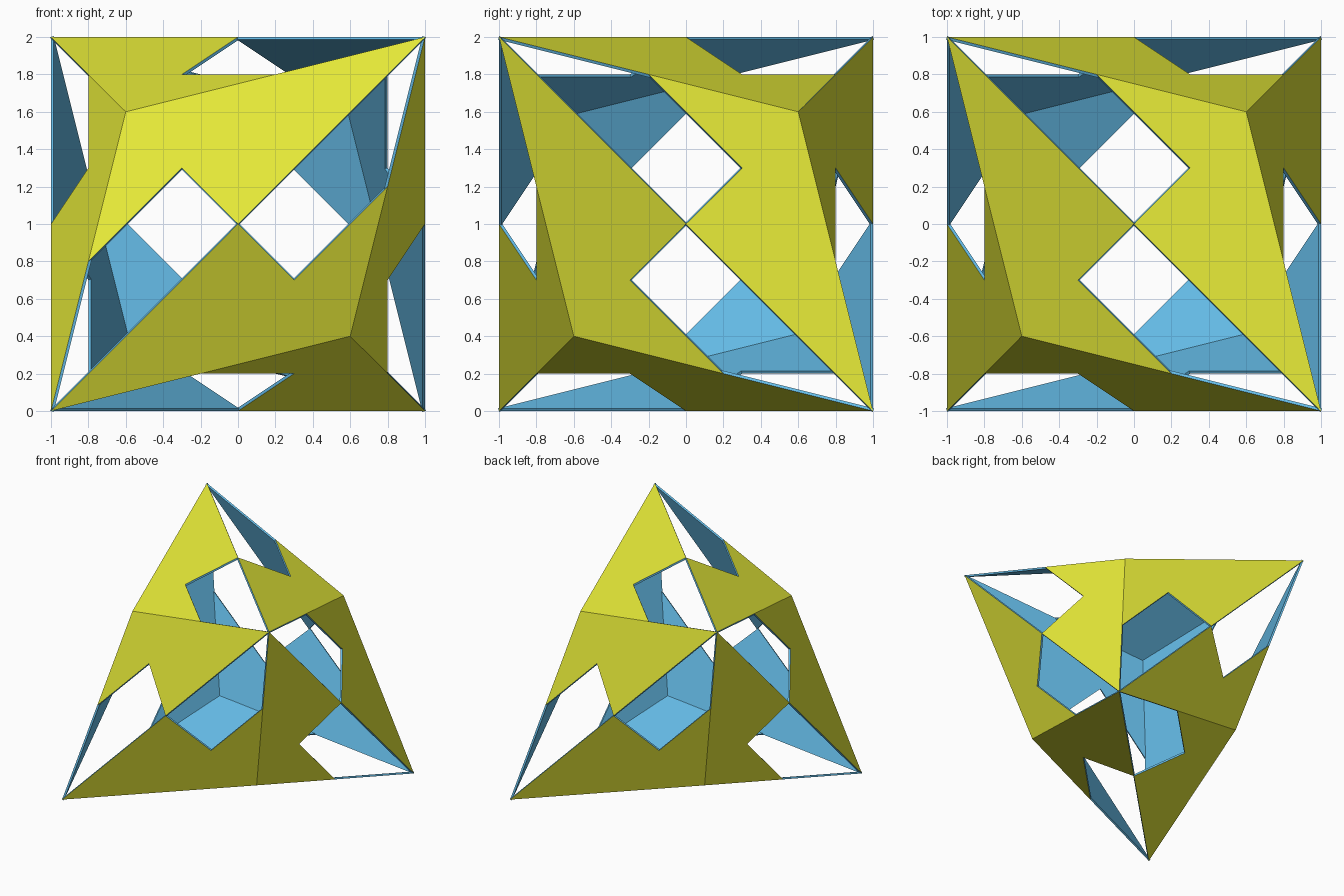
import bpy
from mathutils import Vector

if "Cube" in bpy.data.objects:
    bpy.data.objects.remove(bpy.data.objects["Cube"])

THICKNESS = 0.016
CENTRE = Vector((0, 0, 1))


def material(name, colour):
    m = bpy.data.materials.new(name)
    m.diffuse_color = colour
    m.use_nodes = True
    m.node_tree.nodes["Principled BSDF"].inputs["Base Color"].default_value = m.diffuse_color
    return m


outer = material("outer_yellow", (0.80, 0.83, 0.04, 1))
inner = material("inner_blue", (0.13, 0.50, 0.80, 1))

# One notched panel: tip, raised face centre, half edge, notch, edge middle
panel = [(1, -1, 1), (-0.6, -0.6, 0.6), (-0.8, -0.8, -0.2),
         (-0.3, -0.8, 0.3), (0, -1, 0)]

# Repeat it by the 12 tetrahedral rotations: axis cycling x half turns
verts, faces = [], []
for cycle in range(3):
    for signs in [(1, 1, 1), (1, -1, -1), (-1, 1, -1), (-1, -1, 1)]:
        start = len(verts)
        for p in panel:
            q = [p[(i + cycle) % 3] * signs[i] for i in range(3)]
            verts.append(Vector(q) + CENTRE)
        faces.append(list(range(start, start + len(panel))))

mesh = bpy.data.meshes.new("notched_panels")
mesh.from_pydata(verts, [], faces)
mesh.materials.append(outer)
mesh.materials.append(inner)
shell = bpy.data.objects.new("notched_panels", mesh)
bpy.context.collection.objects.link(shell)

# Thin plates, yellow outside and blue on the inside and rims
solid = shell.modifiers.new("thickness", 'SOLIDIFY')
solid.thickness = THICKNESS
solid.offset = -1
solid.material_offset = 1
solid.material_offset_rim = 1
